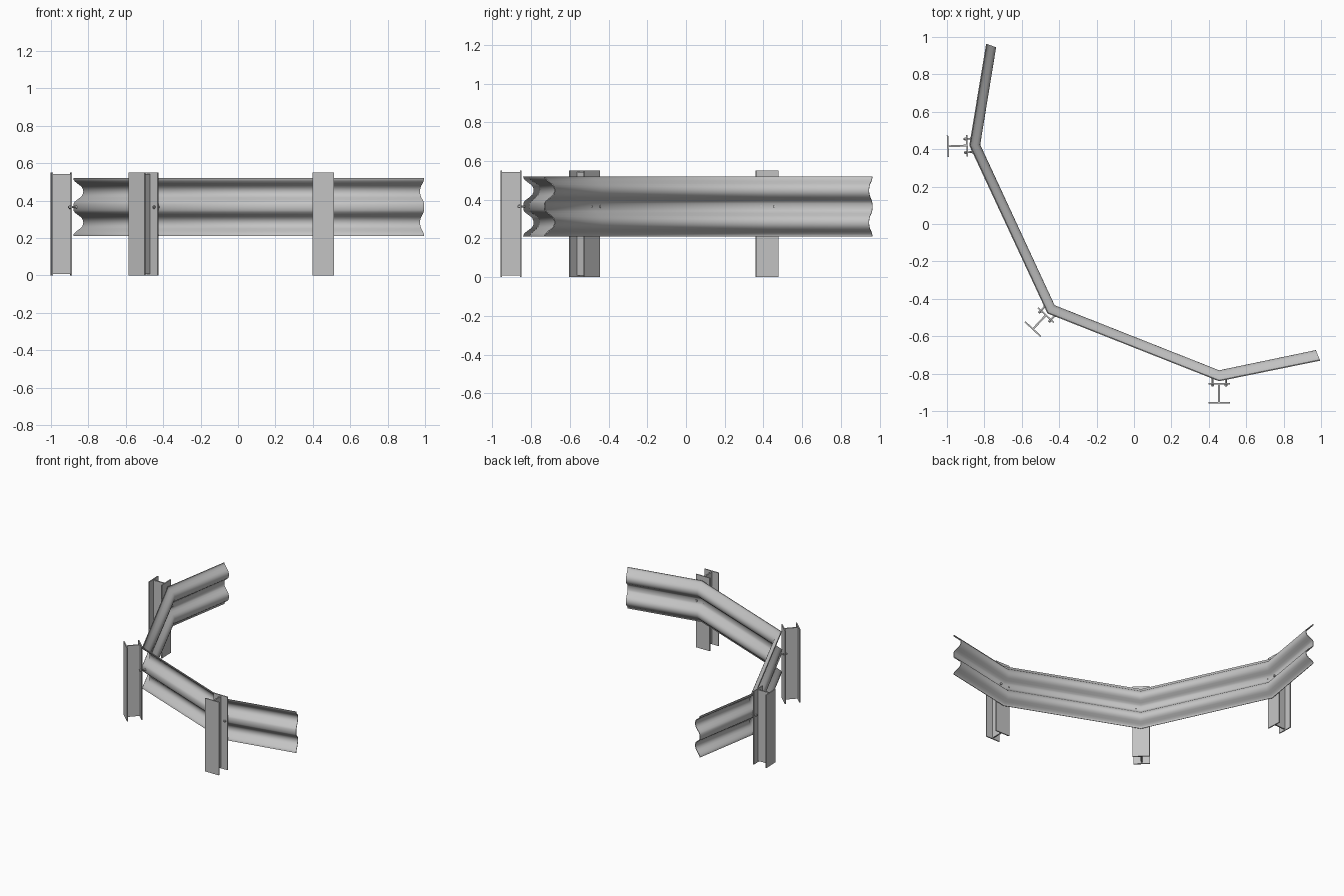
import bpy, bmesh, math
from mathutils import Vector, Matrix

cube = bpy.data.objects.get("Cube")
if cube:
    bpy.data.objects.remove(cube)

steel = bpy.data.materials.new("galvanised_grey")
steel.use_nodes = True
GREY = (0.55, 0.55, 0.55, 1)
steel.diffuse_color = GREY
steel.node_tree.nodes["Principled BSDF"].inputs["Base Color"].default_value = GREY


def make_object(name, bm):
    bmesh.ops.recalc_face_normals(bm, faces=bm.faces)
    mesh = bpy.data.meshes.new(name)
    bm.to_mesh(mesh)
    bm.free()
    mesh.materials.append(steel)
    obj = bpy.data.objects.new(name, mesh)
    bpy.context.collection.objects.link(obj)
    return obj


def activate(obj):
    bpy.ops.object.select_all(action='DESELECT')
    obj.select_set(True)
    bpy.context.view_layer.objects.active = obj


def add_box(bm, centre, size):
    bmesh.ops.create_cube(bm, size=1, matrix=Matrix.Translation(centre) @ Matrix.Diagonal((*size, 1)))


def add_cylinder(bm, x, y0, y1, z, radius, sides):
    turn = Matrix.Rotation(math.pi / 2, 4, 'X')
    bmesh.ops.create_cone(bm, cap_ends=True, segments=sides, radius1=radius, radius2=radius,
                          depth=y1 - y0, matrix=Matrix.Translation((x, (y0 + y1) / 2, z)) @ turn)


# Rail: double-wave section swept along mitred stations (post side, road side)
MID_Z = 0.365
stations = [((-0.79, 0.963), (-0.738, 0.945)),
            ((-0.88, 0.42), (-0.823, 0.424)),
            ((-0.462, -0.478), (-0.425, -0.435)),
            ((0.455, -0.84), (0.455, -0.783)),
            ((0.995, -0.73), (0.972, -0.675))]
# Half section: height from the middle, share of the depth
half = [(0.0, 0.03), (0.016, 0.04), (0.026, 0.14), (0.037, 0.37), (0.049, 0.66), (0.059, 0.84),
        (0.071, 0.94), (0.083, 0.97), (0.095, 0.94), (0.107, 0.84), (0.117, 0.66),
        (0.129, 0.37), (0.14, 0.14), (0.148, 0.05), (0.155, 0.03)]
section = [(-h, d) for h, d in reversed(half[1:])] + half

bm = bmesh.new()
columns = []
for outer, inner in stations:
    a, b = Vector(outer), Vector(inner)
    columns.append([bm.verts.new((*a.lerp(b, d), MID_Z + h)) for h, d in section])
for left, right in zip(columns, columns[1:]):
    for i in range(len(section) - 1):
        bm.faces.new((left[i], right[i], right[i + 1], left[i + 1]))
rail = make_object("guard_rail", bm)
solid = rail.modifiers.new("thickness", 'SOLIDIFY')
solid.thickness = 0.005
solid.offset = 0
activate(rail)
bpy.ops.object.modifier_apply(modifier=solid.name)
bpy.ops.object.shade_smooth_by_angle(angle=math.radians(60))

# Posts: H-beams bolted behind each bend, local -y pointing away from the rail
HEIGHT = 0.55
posts = [("right_rear", 1, (-1, -0.04)),
         ("middle", 2, (-0.68, -0.73)),
         ("left_front", 3, (0, -1))]
for name, index, outward in posts:
    out = Vector(outward).normalized()
    place = Matrix.Translation((*stations[index][0], 0)) @ Matrix.Rotation(
        math.atan2(out.y, out.x) + math.pi / 2, 4, 'Z')

    bm = bmesh.new()
    for y in (-0.013, -0.115):
        add_box(bm, (0, y, HEIGHT / 2), (0.115, 0.008, HEIGHT))
    add_box(bm, (0, -0.064, HEIGHT / 2), (0.01, 0.096, HEIGHT - 0.015))
    post = make_object(name + "_post", bm)
    post.matrix_world = place

    # Bolts with a nut behind the flange and a head on the rail
    bm = bmesh.new()
    for x in (-0.036, 0.036):
        add_cylinder(bm, x, -0.03, 0.016, MID_Z, 0.005, 12)
        add_cylinder(bm, x, -0.025, -0.016, MID_Z, 0.009, 6)
        add_cylinder(bm, x, 0.013, 0.02, MID_Z, 0.008, 12)
    bolts = make_object(name + "_bolts", bm)
    bolts.matrix_world = place
    activate(bolts)
    bpy.ops.object.shade_smooth_by_angle(angle=math.radians(35))
